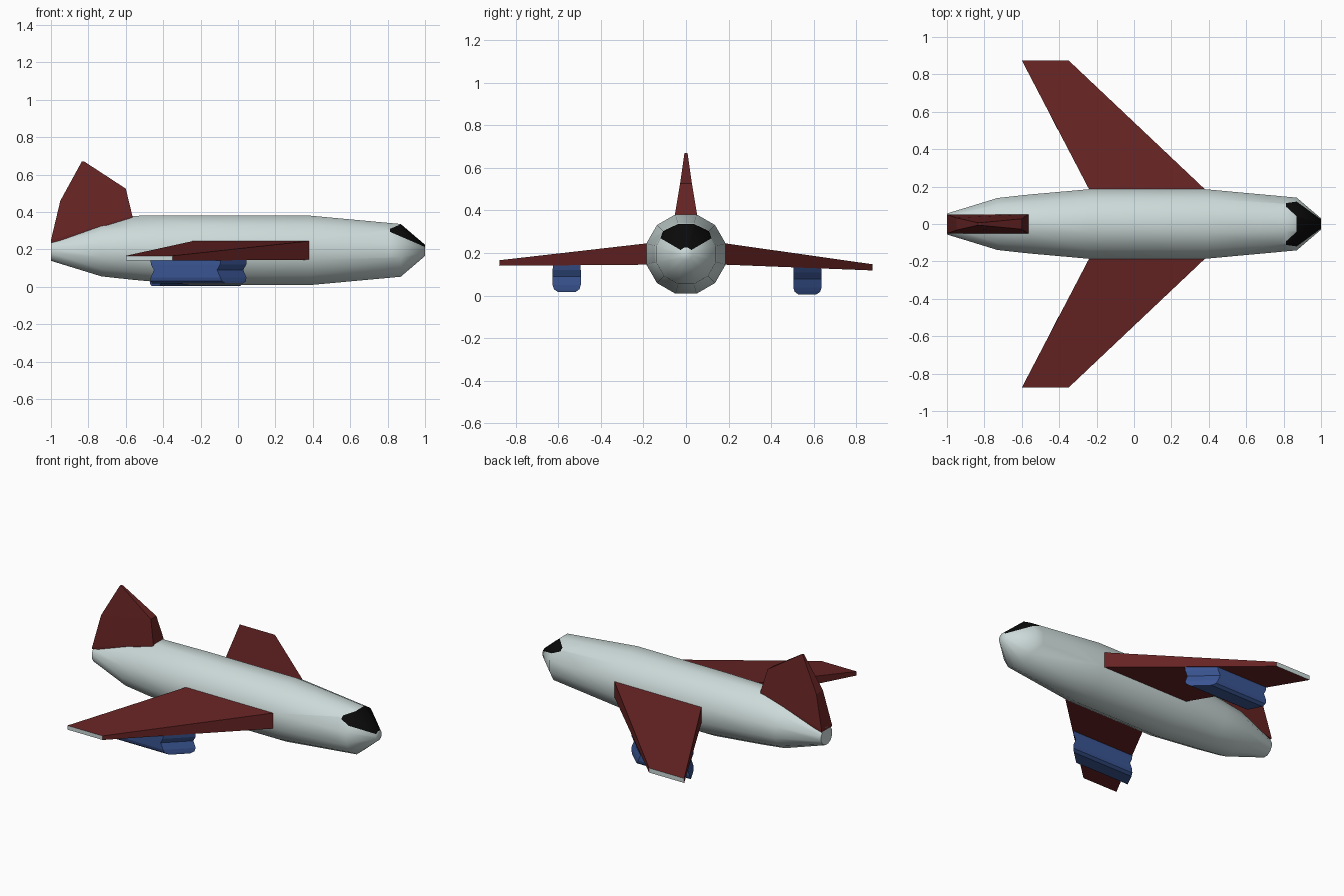
import bpy, bmesh, math
from mathutils import Vector

if "Cube" in bpy.data.objects:
    bpy.data.objects.remove(bpy.data.objects["Cube"])


def material(name, col):
    m = bpy.data.materials.new(name)
    m.diffuse_color = (*col, 1)
    m.use_nodes = True
    m.node_tree.nodes["Principled BSDF"].inputs["Base Color"].default_value = m.diffuse_color
    return m


PALE = material("pale_grey", (0.60, 0.70, 0.69))
RED = material("dark_red", (0.135, 0.017, 0.017))
BLUE = material("blue", (0.042, 0.09, 0.29))
BLACK = material("black", (0.003, 0.003, 0.003))


def loft(name, rings, mats):
    """Skin a stack of equal-sized point rings and cap both ends."""
    bm = bmesh.new()
    vs = [[bm.verts.new(p) for p in r] for r in rings]
    n = len(rings[0])
    for a, b in zip(vs, vs[1:]):
        for i in range(n):
            j = (i + 1) % n
            bm.faces.new((a[i], a[j], b[j], b[i]))
    bm.faces.new(vs[0])
    bm.faces.new(vs[-1])
    bmesh.ops.recalc_face_normals(bm, faces=bm.faces)
    me = bpy.data.meshes.new(name)
    bm.to_mesh(me)
    bm.free()
    ob = bpy.data.objects.new(name, me)
    bpy.context.collection.objects.link(ob)
    for m in mats:
        me.materials.append(m)
    return ob


# Fuselage: twelve-sided rings along x (x, half height)
CZ = 0.195
stations = [(-1, .056), (-.73, .139), (-.565, .157), (-.24, .186),
            (.38, .186), (.87, .141), (1, .03)]
rings = []
for x, h in stations:
    r = h / math.cos(math.radians(15))
    ring = []
    for k in range(12):
        a = math.radians(15 + 30 * k)
        z = CZ + r * math.sin(a)
        if x == -.565 and k in (2, 3):   # spine stays level up to the fin
            z = .38
        ring.append((x, r * math.cos(a), z))
    rings.append(ring)
body = loft("fuselage", rings, [PALE, BLACK])

# Windscreen: cut the nose along the window edges, then colour by region
bm = bmesh.new()
bm.from_mesh(body.data)


def low(x):
    return .295 - .43 * (x - .81)


def high(x):
    return .309 + .42 * (x - .81)


def cut(co, no):
    nose = [f for f in bm.faces if max(v.co.x for v in f.verts) > .8
            and f.calc_center_median().z > CZ - .02
            and f.calc_center_median().x > .55]
    geom = set(nose)
    for f in nose:
        geom.update(f.edges)
        geom.update(f.verts)
    bmesh.ops.bisect_plane(bm, geom=list(geom), plane_co=co, plane_no=no, dist=1e-5)


cut((.813, 0, 0), (1, 0, 0))
cut((.81, 0, low(.81)), (.43, 0, 1))
cut((.81, 0, high(.81)), (-.42, 0, 1))
for f in bm.faces:
    c = f.calc_center_median()
    if c.x > .813 and c.z > low(c.x) and f.normal.x < .95:
        if c.x > .87 or c.z < high(c.x):
            f.material_index = 1
bm.to_mesh(body.data)
bm.free()
bpy.context.view_layer.objects.active = body
body.select_set(True)
bpy.ops.object.shade_smooth_by_angle(angle=math.radians(50))
body.select_set(False)

# Tail fin: side outline split into levels, thinning to the top
fin = []
for (xr, zr), (xf, zf), wr, wf in [
        ((-1, .235), (-.565, .345), .052, .052),
        ((-1, .25), (-.565, .38), .052, .052),
        ((-.95, .46), (-.6, .525), .033, .028),
        ((-.835, .67), (-.822, .67), .007, .007)]:
    fin.append([(xr, -wr, zr), (xf, -wf, zf), (xf, wf, zf), (xr, wr, zr)])
loft("tail_fin", fin, [RED])

# Wings and engines, one per side
for side, word, tip_low, tip_high in ((-1, "right", .14, .166), (1, "left", .118, .147)):
    root, tip = .185 * side, .875 * side
    wing = loft(word + "_wing", [
        [(-.24, root, .145), (.38, root, .145), (.38, root, .245), (-.24, root, .245)],
        [(-.6, tip, tip_low), (-.35, tip, tip_low), (-.35, tip, tip_high), (-.6, tip, tip_high)],
    ], [RED, PALE])
    for p in wing.data.polygons:
        if abs(p.normal.y) > .95 and abs(p.center.y) > .8:
            p.material_index = 1     # pale wing tip

    # Engine: stacked swept outlines, waisted in the middle
    drop = 0 if side < 0 else -.012
    mid = .56 if side < 0 else .57
    levels = []
    for z, w, inset in ((.15, .064, 0), (.12, .066, .004), (.09, .066, .02),
                        (.05, .066, .003), (.03, .06, 0), (.017, .042, 0)):
        ring = []
        for s, front in ((-1, 0), (1, 0), (1, 1), (-1, 1)):
            y = mid + s * w
            if front:
                x = .045 - 1.06 * (y - .497) - inset
            else:
                x = -.405 - .5 * (y - .497) + inset
            ring.append((x, y * side, z + drop))
        levels.append(ring)
    loft(word + "_engine", levels, [BLUE])
